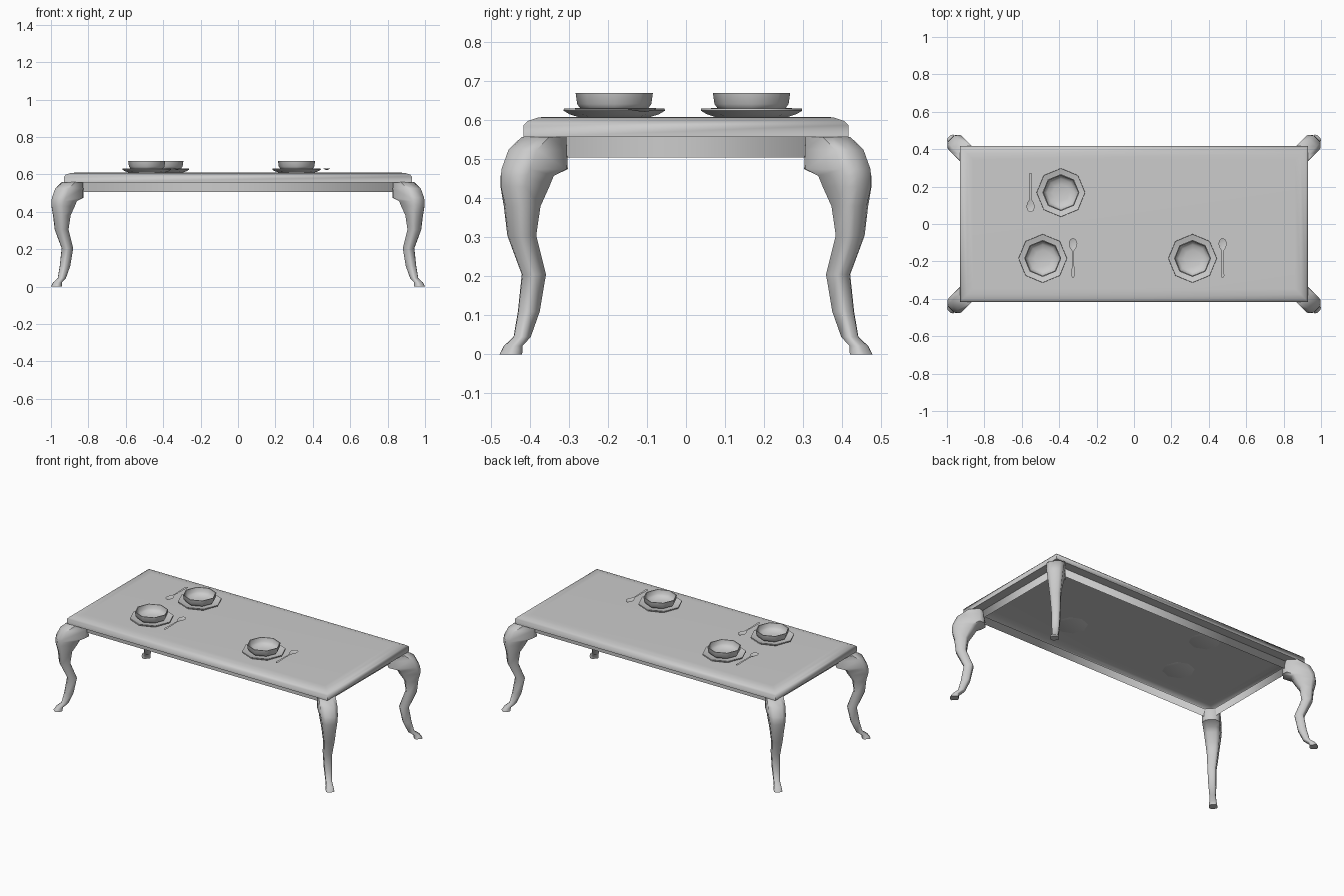
import bpy, bmesh, math

if "Cube" in bpy.data.objects:
    bpy.data.objects.remove(bpy.data.objects["Cube"])


def make(name, rings, cap_start=True, cap_end=True, smooth=None):
    """Skin a list of closed point rings into one object."""
    bm = bmesh.new()
    loops = [[bm.verts.new(p) for p in ring] for ring in rings]
    n = len(loops[0])
    for a, b in zip(loops, loops[1:]):
        for i in range(n):
            j = (i + 1) % n
            bm.faces.new((a[i], a[j], b[j], b[i]))
    if cap_start:
        bm.faces.new(loops[0][::-1])
    if cap_end:
        bm.faces.new(loops[-1])
    bmesh.ops.recalc_face_normals(bm, faces=bm.faces)
    me = bpy.data.meshes.new(name)
    bm.to_mesh(me)
    bm.free()
    ob = bpy.data.objects.new(name, me)
    bpy.context.collection.objects.link(ob)
    if smooth:
        bpy.ops.object.select_all(action='DESELECT')
        ob.select_set(True)
        bpy.context.view_layer.objects.active = ob
        bpy.ops.object.shade_smooth_by_angle(angle=math.radians(smooth))
    return ob


def rect(x, y, z):
    return [(sx * x, sy * y, z) for sx, sy in ((-1, -1), (1, -1), (1, 1), (-1, 1))]


def lathe(name, profile, cx, cy, sides=8):
    rings = [[(cx + r * math.cos(math.tau * i / sides), cy + r * math.sin(math.tau * i / sides), z)
              for i in range(sides)] for r, z in profile]
    return make(name, rings, smooth=60)


# Table top with sloped rim: an open shell, hollow underneath
make("table_top", [rect(.872, .359, .557), rect(.93, .416, .557), rect(.93, .416, .588),
                   rect(.92, .405, .599), rect(.892, .377, .608), rect(.86, .345, .609)],
     cap_start=False, smooth=70)

# Apron: a thin band hanging under the rim
make("apron", [rect(.872, .359, .505), rect(.872, .359, .557)],
     cap_start=False, cap_end=False, smooth=100)

# Curved legs set diagonally: height, centre, half extent along y, half thickness
LEG = [(0, .449, .029, .024), (.022, .443, .024, .021), (.045, .42, .022, .018),
       (.11, .403, .028, .022), (.205, .390, .031, .025), (.305, .421, .037, .031),
       (.38, .420, .047, .039), (.43, .413, .0625, .045), (.458, .407, .068, .048),
       (.475, .388, .085, .051), (.525, .380, .075, .051), (.558, .364, .057, .05)]
# Rounded-rectangle cross-section
SECTION = [(1, -.55), (1, .55), (.7, 1), (-.7, 1), (-1, .55), (-1, -.55), (-.7, -1), (.7, -1)]
R = math.sqrt(.5)
for sx, lr in ((-1, "left"), (1, "right")):
    for sy, fb in ((-1, "front"), (1, "back")):
        rings = []
        for z, c, h, b in LEG:
            a = min(h / R - .55 * b, (h / R - b) / .7)
            rings.append([(sx * (c + .522 + R * (u * a - v * b)),
                           sy * (c + R * (u * a + v * b)), z) for u, v in SECTION])
        make(f"{fb}_{lr}_leg", rings, smooth=60)

# Place settings: centre, spoon x, spoon bowl tip y, spoon direction
PLATE = [(.09, .608), (.115, .616), (.13, .625), (.129, .631), (.107, .625), (.085, .619)]
BOWL = [(.06, .618), (.085, .628), (.095, .642), (.099, .670), (.094, .670),
        (.090, .645), (.075, .632), (.045, .624)]
# Spoon stations: distance from tip, half width, depth
SPOON = [(0, .006, .004), (.008, .016, .007), (.028, .023, .010), (.05, .017, .008),
         (.066, .006, .005), (.08, .005, .004), (.17, .007, .004), (.2, .009, .004), (.208, .005, .004)]
for n, (cx, cy, px, py, d) in enumerate(((-.391, .168, -.553, .064, 1),
                                         (-.488, -.184, -.326, -.077, -1),
                                         (.313, -.184, .474, -.077, -1)), 1):
    lathe(f"plate_{n}", PLATE, cx, cy)
    lathe(f"bowl_{n}", BOWL, cx, cy)
    make(f"spoon_{n}", [[(px - w, py + d * y, .632), (px, py + d * y, .632 - h),
                         (px + w, py + d * y, .632), (px, py + d * y, .635 - h)]
                        for y, w, h in SPOON], smooth=50)
